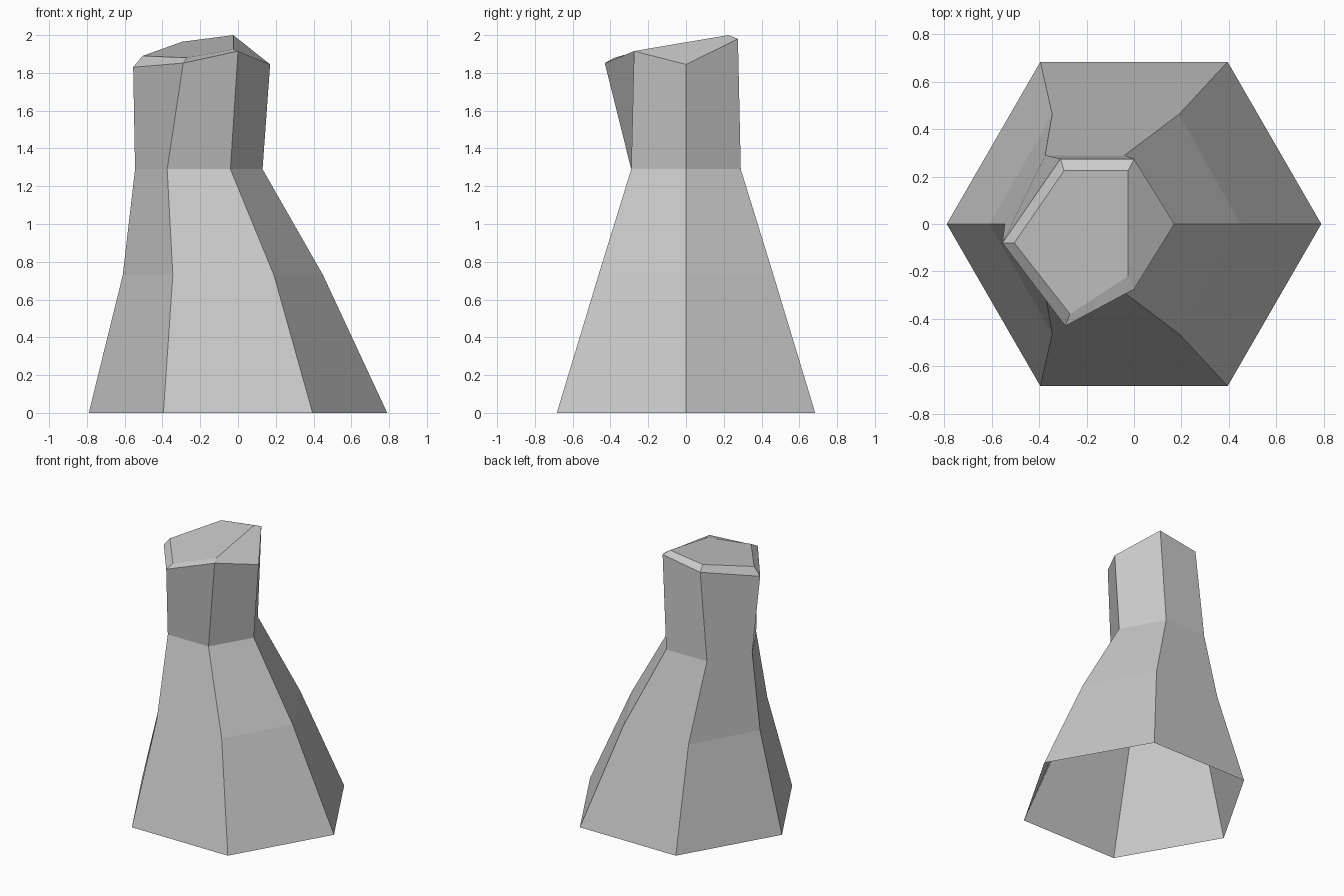
import bpy
import bmesh

cube = bpy.data.objects.get("Cube")
if cube:
    bpy.data.objects.remove(cube, do_unlink=True)

# One plain stone colour
stone = bpy.data.materials.new("stone_grey")
stone.use_nodes = True
grey = (0.58, 0.58, 0.58, 1)
stone.diffuse_color = grey
stone.node_tree.nodes["Principled BSDF"].inputs["Base Color"].default_value = grey


def hexagon(right, inner_right, inner_left, left, depth, z):
    """Six-sided ring, counter-clockwise from the +x corner."""
    return [(right, 0, z), (inner_right, depth, z), (inner_left, depth, z),
            (left, 0, z), (inner_left, -depth, z), (inner_right, -depth, z)]


# Body rings from the open foot up to the neck, then the crooked head rim
rings = [
    hexagon(0.79, 0.395, -0.395, -0.79, 0.684, 0),
    hexagon(0.45, 0.19, -0.345, -0.61, 0.463, 0.73),
    hexagon(0.13, -0.04, -0.375, -0.545, 0.29, 1.29),
    [(0.17, 0, 1.845), (0, 0.275, 1.98), (-0.31, 0.275, 1.93),
     (-0.555, -0.08, 1.83), (-0.29, -0.43, 1.852), (0, -0.275, 1.915)],
]

# Five-sided sloping top inside the chamfer
cap = [(-0.025, 0.225, 2.0), (-0.295, 0.225, 1.965), (-0.505, -0.08, 1.89),
       (-0.27, -0.38, 1.88), (-0.025, -0.22, 1.925)]

bm = bmesh.new()
loops = [[bm.verts.new(p) for p in ring] for ring in rings]
top = [bm.verts.new(p) for p in cap]

# Side walls
for low, high in zip(loops, loops[1:]):
    for i in range(6):
        j = (i + 1) % 6
        bm.faces.new((low[i], low[j], high[j], high[i]))

# Chamfer strips, the wide slope on the +x side, and the top
rim = loops[-1]
for i in range(4):
    bm.faces.new((rim[i + 1], rim[i + 2 if i < 4 else 0], top[i + 1], top[i]))
bm.faces.new((rim[5], rim[0], rim[1], top[0], top[4]))
bm.faces.new(top)

mesh = bpy.data.meshes.new("rock_pillar")
bm.to_mesh(mesh)
bm.free()
mesh.materials.append(stone)
pillar = bpy.data.objects.new("rock_pillar", mesh)
bpy.context.collection.objects.link(pillar)
